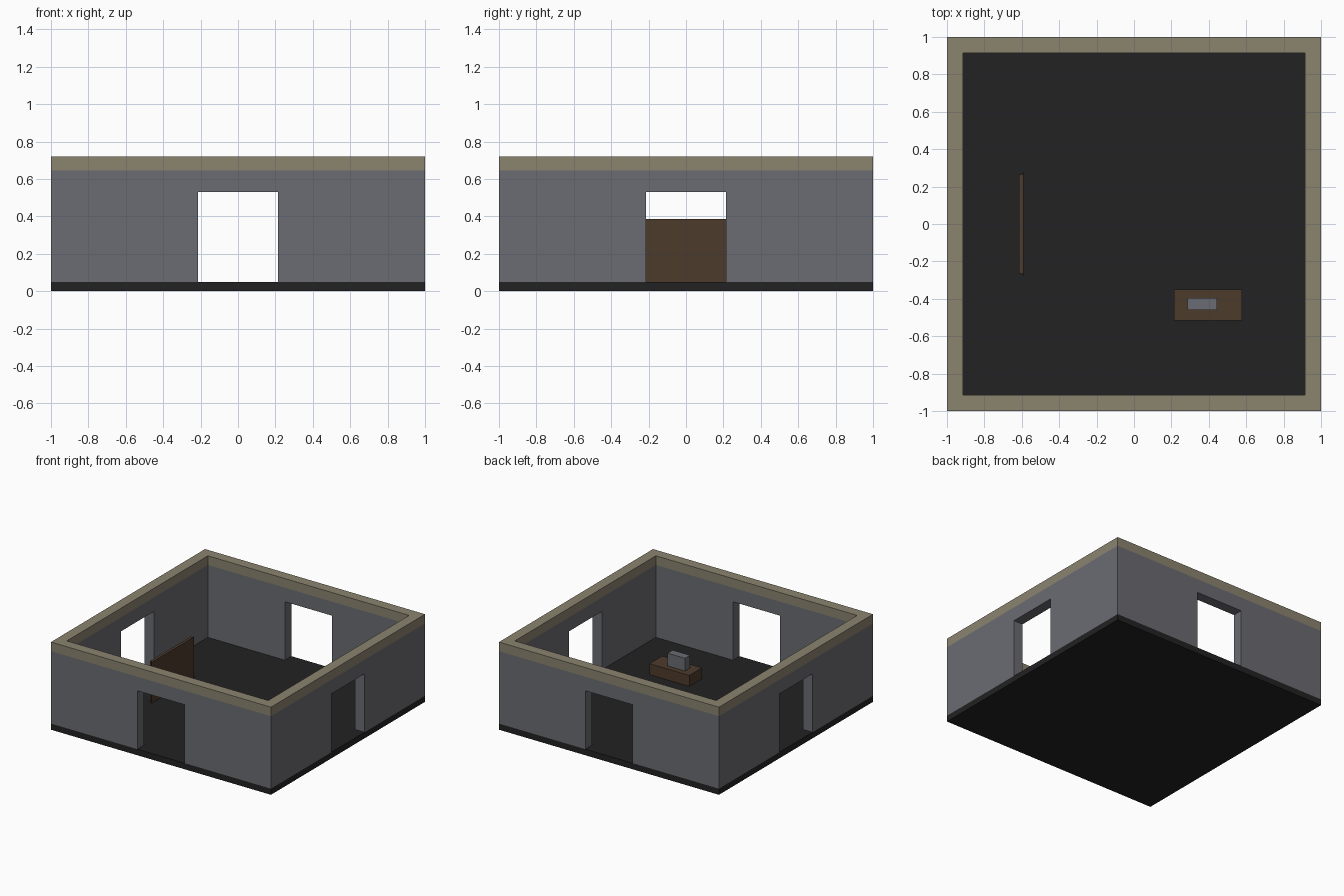
import bpy, bmesh
from mathutils import Matrix
from math import pi

if "Cube" in bpy.data.objects:
    bpy.data.objects.remove(bpy.data.objects["Cube"])


def material(name, rgb):
    m = bpy.data.materials.new(name)
    m.diffuse_color = (*rgb, 1)
    m.use_nodes = True
    m.node_tree.nodes["Principled BSDF"].inputs["Base Color"].default_value = m.diffuse_color
    return m


STONE = material("grey_wall", (0.147, 0.150, 0.168))
TAN = material("tan_coping", (0.258, 0.227, 0.159))
DARK = material("dark_floor", (0.016, 0.016, 0.016))
WOOD = material("brown_wood", (0.075, 0.043, 0.025))


def finish(name, bm, mat):
    bmesh.ops.recalc_face_normals(bm, faces=bm.faces)
    me = bpy.data.meshes.new(name)
    bm.to_mesh(me)
    bm.free()
    me.materials.append(mat)
    ob = bpy.data.objects.new(name, me)
    bpy.context.collection.objects.link(ob)
    return ob


def box(name, x0, x1, y0, y1, z0, z1, mat):
    bm = bmesh.new()
    bmesh.ops.create_cube(bm, size=1)
    for v in bm.verts:
        v.co = ((x0, x1)[v.co.x > 0], (y0, y1)[v.co.y > 0], (z0, z1)[v.co.z > 0])
    return finish(name, bm, mat)


def extruded(name, outline, depth, rotation, mat):
    """Extrude a closed outline along its local inward direction, then turn it."""
    bm = bmesh.new()
    face = bm.faces.new([bm.verts.new(p) for p in outline])
    r = bmesh.ops.extrude_face_region(bm, geom=[face])
    moved = [g for g in r["geom"] if isinstance(g, bmesh.types.BMVert)]
    bmesh.ops.translate(bm, verts=moved, vec=depth)
    bmesh.ops.rotate(bm, verts=bm.verts, matrix=Matrix.Rotation(rotation, 3, 'Z'))
    return finish(name, bm, mat)


T = 0.085                              # wall thickness
FLOOR, WALL, TOP = 0.05, 0.645, 0.72   # heights
DOOR_W, DOOR_H = 0.215, 0.53

# Floor slab
box("floor_slab", -1, 1, -1, 1, 0, FLOOR, DARK)

# Four walls, each with a central doorway
for i, side in enumerate(("front", "right", "back", "left")):
    h = 1 if i % 2 == 0 else 1 - T
    outline = [(-h, FLOOR), (-DOOR_W, FLOOR), (-DOOR_W, DOOR_H), (DOOR_W, DOOR_H),
               (DOOR_W, FLOOR), (h, FLOOR), (h, WALL), (-h, WALL)]
    extruded(side + "_wall", [(x, -1, z) for x, z in outline], (0, T, 0), i * pi / 2, STONE)

# Coping ring on the walls, four mitred lengths in one mesh
bm = bmesh.new()
rings = []
for half, z in ((1, WALL), (1, TOP), (1 - T, TOP), (1 - T, WALL)):
    rings.append([bm.verts.new((sx * half, sy * half, z))
                  for sx, sy in ((-1, -1), (1, -1), (1, 1), (-1, 1))])
for a in range(4):
    p, q = rings[a], rings[(a + 1) % 4]
    for k in range(4):
        n = (k + 1) % 4
        bm.faces.new((p[k], p[n], q[n], q[k]))
finish("wall_coping", bm, TAN)

# Upright board near the left doorway, with a thin facing sheet
box("board", -0.615, -0.597, -0.265, 0.265, FLOOR, 0.385, WOOD)
box("board_facing", -0.597, -0.592, -0.277, 0.277, FLOOR, 0.385, WOOD)

# Low bench with a grey block on it
box("bench", 0.215, 0.578, -0.515, -0.35, FLOOR, 0.14, WOOD)
box("bench_block", 0.285, 0.443, -0.46, -0.395, 0.14, 0.245, STONE)
